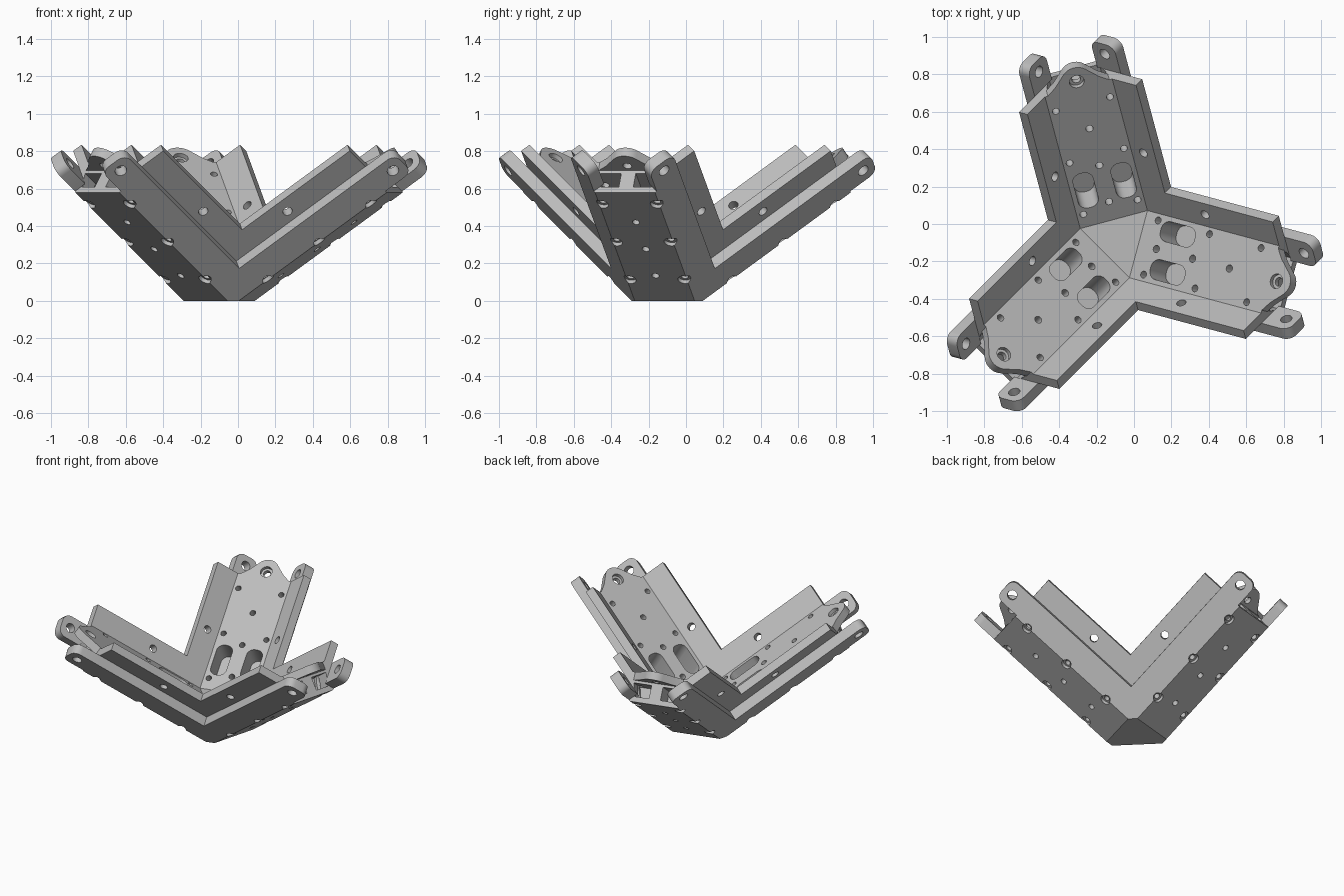
import bpy, bmesh, math
from mathutils import Vector, Matrix

if "Cube" in bpy.data.objects:
    bpy.data.objects.remove(bpy.data.objects["Cube"])

# Three mutually square arms rise from a flattened corner
CENTRE = Vector((-0.08, -0.08, 0))
AX = [Vector((math.sqrt(2 / 3) * math.cos(math.radians(a)),
              math.sqrt(2 / 3) * math.sin(math.radians(a)),
              math.sqrt(1 / 3))) for a in (-15, 105, 225)]
R2 = math.sqrt(2)
END, TOP, LEDGE = 1.11, 0.38, 0.235        # arm end, flange height, ledge height
FLOOR, UNDER = 0.173, -0.1075              # floor and underside offsets
IN, MID, OUT = -0.045, -0.102, -0.171      # flange inside, flange outside, rail outside

grey = bpy.data.materials.new("mid grey")
grey.diffuse_color = (0.5, 0.5, 0.5, 1)
grey.use_nodes = True
grey.node_tree.nodes["Principled BSDF"].inputs["Base Color"].default_value = grey.diffuse_color


def arm_point(k, u, p, q):
    """Point on arm k: distance along it, then along the two other axes."""
    return CENTRE + AX[k] * u + AX[(k + 1) % 3] * p + AX[(k + 2) % 3] * q


def floor_point(k, u, t, n):
    """Point on arm k: along, sideways, and up from the arm axis."""
    return arm_point(k, u, (n + t) / R2, (n - t) / R2)


def finish(bm, name):
    bmesh.ops.recalc_face_normals(bm, faces=bm.faces)
    me = bpy.data.meshes.new(name)
    bm.to_mesh(me)
    bm.free()
    me.materials.append(grey)
    ob = bpy.data.objects.new(name, me)
    bpy.context.collection.objects.link(ob)
    return ob


def loft(bm, rings):
    """Closed solid through matching rings of points."""
    rows = [[bm.verts.new(p) for p in ring] for ring in rings]
    m = len(rows[0])
    for a, b in zip(rows, rows[1:]):
        for i in range(m):
            bm.faces.new((a[i], a[(i + 1) % m], b[(i + 1) % m], b[i]))
    bm.faces.new(rows[0][::-1])
    bm.faces.new(rows[-1])


def circle(cx, cy, r, n=20):
    return [(cx + r * math.cos(2 * math.pi * i / n), cy + r * math.sin(2 * math.pi * i / n))
            for i in range(n)]


def rounded(x0, x1, y0, y1, r, n=6):
    pts = []
    for cx, cy, s in ((x1 - r, y1 - r, 0), (x0 + r, y1 - r, 90),
                      (x0 + r, y0 + r, 180), (x1 - r, y0 + r, 270)):
        for i in range(n + 1):
            a = math.radians(s + 90 * i / n)
            pts.append((cx + r * math.cos(a), cy + r * math.sin(a)))
    return pts


def bore(bm, k, u, t, steps):
    """Stepped round hole through an arm floor; steps are (height, radius)."""
    loft(bm, [[floor_point(k, x, y, n) for x, y in circle(u, t, r)] for n, r in steps])


def cut(ob, bm):
    tool = finish(bm, "cutter")
    tool.hide_render = True
    mod = ob.modifiers.new("cut", 'BOOLEAN')
    mod.operation, mod.solver, mod.object = 'DIFFERENCE', 'EXACT', tool
    dg = bpy.context.evaluated_depsgraph_get()
    me = bpy.data.meshes.new_from_object(ob.evaluated_get(dg))
    ob.modifiers.clear()
    ob.data = me
    bpy.data.objects.remove(tool)


# Main body: one profile swept along each arm, mitred at the corner
half = [(FLOOR / 2, FLOOR / 2), (FLOOR - IN, IN), (TOP, IN), (TOP, MID), (LEDGE, MID),
        (LEDGE, OUT), (UNDER - OUT, OUT), (UNDER / 2, UNDER / 2)]
profile = half + [(q, p) for p, q in half[-2:0:-1]]
bm = bmesh.new()
for k in range(3):
    start = [bm.verts.new(arm_point(k, max(p, q), p, q)) for p, q in profile]
    end = [bm.verts.new(arm_point(k, END, p, q)) for p, q in profile]
    for i in range(len(profile)):
        j = (i + 1) % len(profile)
        bm.faces.new((start[i], start[j], end[j], end[i]))
    bm.faces.new(end)
bmesh.ops.remove_doubles(bm, verts=bm.verts, dist=1e-4)
# Flat foot
geom = bm.verts[:] + bm.edges[:] + bm.faces[:]
res = bmesh.ops.bisect_plane(bm, geom=geom, plane_co=(0, 0, 0), plane_no=(0, 0, -1),
                             clear_outer=True)
bmesh.ops.holes_fill(bm, edges=[e for e in bm.edges if e.is_boundary], sides=0)
body = finish(bm, "corner_body")

# Screw holes, counterbored from below, and flange holes
bm = bmesh.new()
for k in range(3):
    for u in (0.302, 0.65, 1.0):
        for t in (-0.15, 0.15):
            bore(bm, k, u, t, [(-0.2, 0.034), (-0.055, 0.034), (-0.055, 0.019), (0.14, 0.019)])
    for u in (0.339, 0.585, 0.834):
        bore(bm, k, u, 0, [(-0.2, 0.02), (0.2, 0.02)])
    for side in (0, 1):
        ring = circle(0.63, 0.30, 0.026)
        loft(bm, [[arm_point(k, u, *((w, d) if side else (d, w))) for u, w in ring]
                  for d in (-0.15, 0.0)])
cut(body, bm)

# Blind slots in the floors and pockets in the arm ends
bm = bmesh.new()
for k in range(3):
    for s in (-1, 1):
        slot = rounded(0.335, 0.565, s * 0.105 - 0.055, s * 0.105 + 0.055, 0.048)
        loft(bm, [[floor_point(k, u, t, n) for u, t in slot] for n in (-0.03, 0.2)])
        box = [(s * 0.04, -0.04), (s * 0.14, -0.04), (s * 0.165, 0.05), (s * 0.04, 0.05)]
        loft(bm, [[floor_point(k, u, t, n) for t, n in box] for u in (0.96, 1.2)])
cut(body, bm)

# Triangular plate in the inner corner
bm = bmesh.new()
tri = [bm.verts.new(arm_point(k, FLOOR - IN, FLOOR - IN, IN)) for k in range(3)]
tip = bm.verts.new(arm_point(0, 0.05, 0.05, 0.05))
bm.faces.new(tri)
for i in range(3):
    bm.faces.new((tri[i], tri[(i + 1) % 3], tip))
finish(bm, "corner_plate")

# Rounded tabs extending the floors, with countersunk holes
top = FLOOR / R2
arc = [(1.165 + 0.08 * math.cos(math.radians(a)), 0.08 * math.sin(math.radians(a)))
       for a in range(-50, 51, 10)]
tab = [(END, -0.17), (1.15, -0.12)] + arc + [(1.15, 0.12), (END, 0.17)]
for k in range(3):
    bm = bmesh.new()
    loft(bm, [[floor_point(k, u, t, n) for u, t in tab] for n in (top - 0.055, top)])
    ob = finish(bm, f"end_tab_{k + 1}")
    bm = bmesh.new()
    bore(bm, k, 1.153, 0, [(0, 0.024), (top - 0.025, 0.024), (top - 0.025, 0.04), (0.2, 0.04)])
    cut(ob, bm)

# Side lugs extending the rails
lug = [(END, 0.235), (END, 0.075)] + [
    p for p in rounded(1.0, 1.29, 0.075, 0.235, 0.05) if p[0] > 1.2]
mid = Vector((1.2, 0.155))
lug.sort(key=lambda p: math.atan2(p[1] - mid.y, p[0] - mid.x))
for k in range(3):
    for side in (0, 1):
        def wall(outline, depths):
            bm = bmesh.new()
            loft(bm, [[arm_point(k, u, *((w, d) if side else (d, w))) for u, w in outline]
                      for d in depths])
            return bm
        ob = finish(wall(lug, (OUT, MID)), f"side_lug_{k + 1}_{'ab'[side]}")
        cut(ob, wall(circle(1.22, 0.155, 0.032), (-0.3, 0.0)))

# Smooth the bores while keeping edges sharp
for ob in bpy.context.collection.objects:
    ob.select_set(True)
    bpy.context.view_layer.objects.active = ob
bpy.ops.object.shade_smooth_by_angle(angle=math.radians(25))
